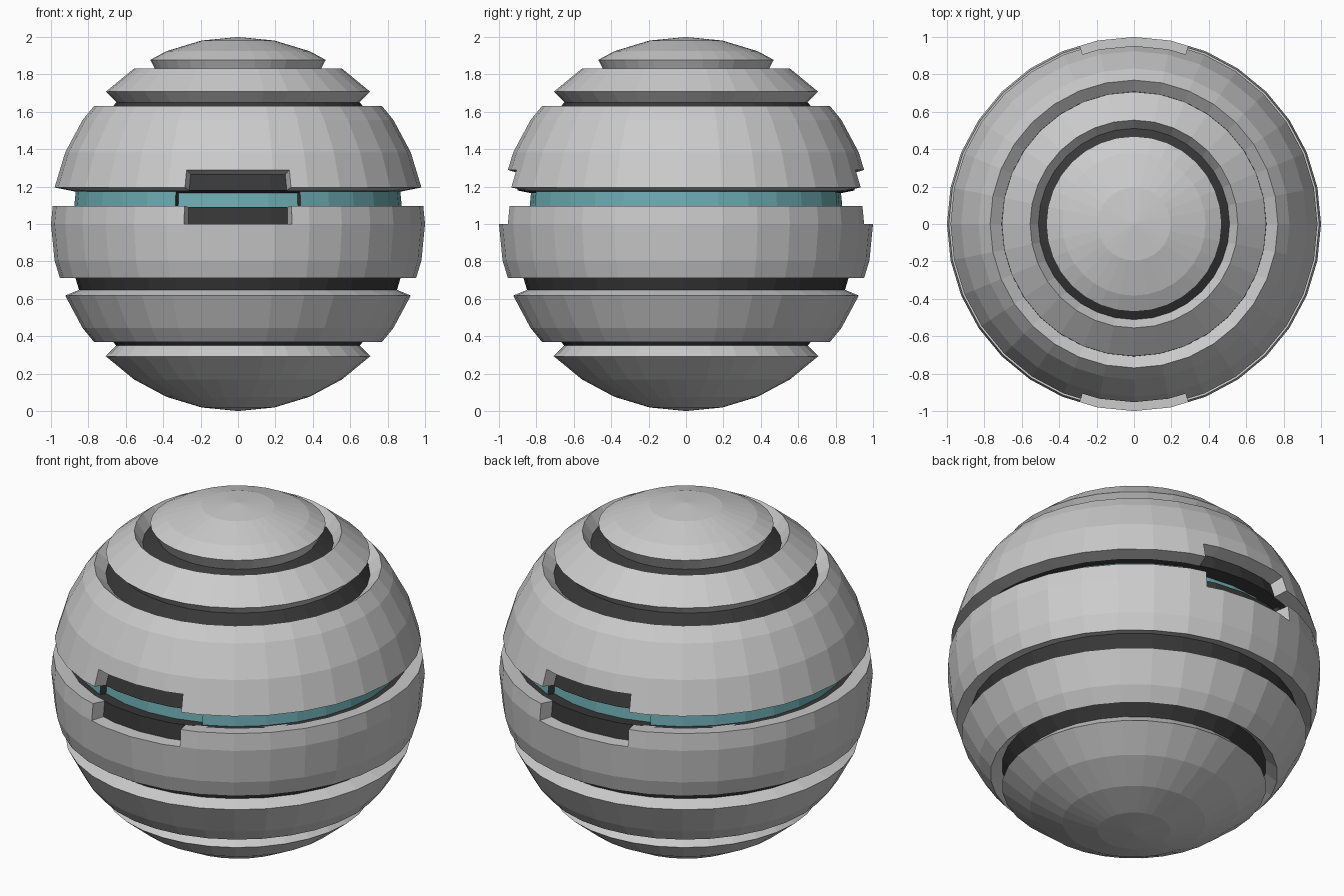
import bpy, bmesh, math
from mathutils import Vector

if "Cube" in bpy.data.objects:
    bpy.data.objects.remove(bpy.data.objects["Cube"])

ROWS, COLS = 32, 64   # half-cells of a 32 x 16 flat-shaded sphere


def material(name, rgb):
    m = bpy.data.materials.new(name)
    m.diffuse_color = (*rgb, 1)
    m.use_nodes = True
    m.node_tree.nodes["Principled BSDF"].inputs["Base Color"].default_value = m.diffuse_color
    return m


grey = material("light grey", (0.6, 0.6, 0.6))
dark = material("dark grey", (0.04, 0.04, 0.04))
teal = material("teal", (0.156, 0.413, 0.451))


def corner(k, s):
    t, a = math.pi * k / 16, math.tau * s / 32 - math.pi / 2
    return Vector((math.sin(t) * math.cos(a), math.sin(t) * math.sin(a), math.cos(t)))


def point(i, j):
    # Grid point; odd indices lie halfway along the coarse facets
    ks, ss = (i // 2, (i + 1) // 2), (j // 2, (j + 1) // 2)
    return sum((corner(k, s) for k in ks for s in ss), Vector()) / 4


def shell(name, keep, r_out, r_in, mat, wall_mat=None):
    """Thick piece of the sphere made of the grid cells where keep(i, j)."""
    bm = bmesh.new()
    verts = {}

    def vert(i, j, r):
        p = point(i, j % COLS) * r
        key = tuple(round(c, 4) + 0.0 for c in p)
        if key not in verts:
            verts[key] = bm.verts.new(p + Vector((0, 0, 1)))
        return verts[key]

    def face(pts, index=0):
        vs = list(dict.fromkeys(vert(*p) for p in pts))
        if len(vs) > 2:
            bm.faces.new(vs).material_index = index

    cells = {(i, j) for i in range(ROWS) for j in range(COLS) if keep(i, j)}
    for i, j in cells:
        quad = [(i, j), (i + 1, j), (i + 1, j + 1), (i, j + 1)]
        face([(*q, r_out) for q in quad])
        face([(*q, r_in) for q in reversed(quad)])
        near = [(i, (j - 1) % COLS), (i + 1, j), (i, (j + 1) % COLS), (i - 1, j)]
        for n, cell in enumerate(near):
            if cell not in cells and 0 <= cell[0] < ROWS:
                a, b = quad[n], quad[(n + 1) % 4]
                face([(*b, r_out), (*a, r_out), (*a, r_in), (*b, r_in)], 1 if wall_mat else 0)
    bmesh.ops.recalc_face_normals(bm, faces=bm.faces)
    me = bpy.data.meshes.new(name)
    bm.to_mesh(me)
    bm.free()
    me.materials.append(mat)
    if wall_mat:
        me.materials.append(wall_mat)
    bpy.context.collection.objects.link(bpy.data.objects.new(name, me))


def near_front(j, n):
    # Within n half-cells of the front or the back centre line
    return j % 32 < n or j % 32 >= 32 - n


# Outer plates, with front and back notches beside the middle slot
plates = {"top_cap": (0, 5), "upper_ring": (6, 8), "upper_band": (9, 14),
          "middle_band": (15, 19), "lower_band": (20, 23), "bottom_cap": (24, 32)}
for name, (a, b) in plates.items():
    shell(name, lambda i, j: a <= i < b and not (i in (13, 15) and near_front(j, 3)),
          1.0, 0.9, grey)

# Dark core, split by the slot
shell("core_upper", lambda i, j: i < 14, 0.92, 0.8, dark)
shell("core_lower", lambda i, j: i > 14, 0.92, 0.8, dark)

# Teal strips in the slot, set back at front and back
shell("slot_side_strips", lambda i, j: i == 14 and not near_front(j, 4), 0.885, 0.8, teal, dark)
shell("slot_centre_strips", lambda i, j: i == 14 and near_front(j, 4), 0.845, 0.8, teal)
